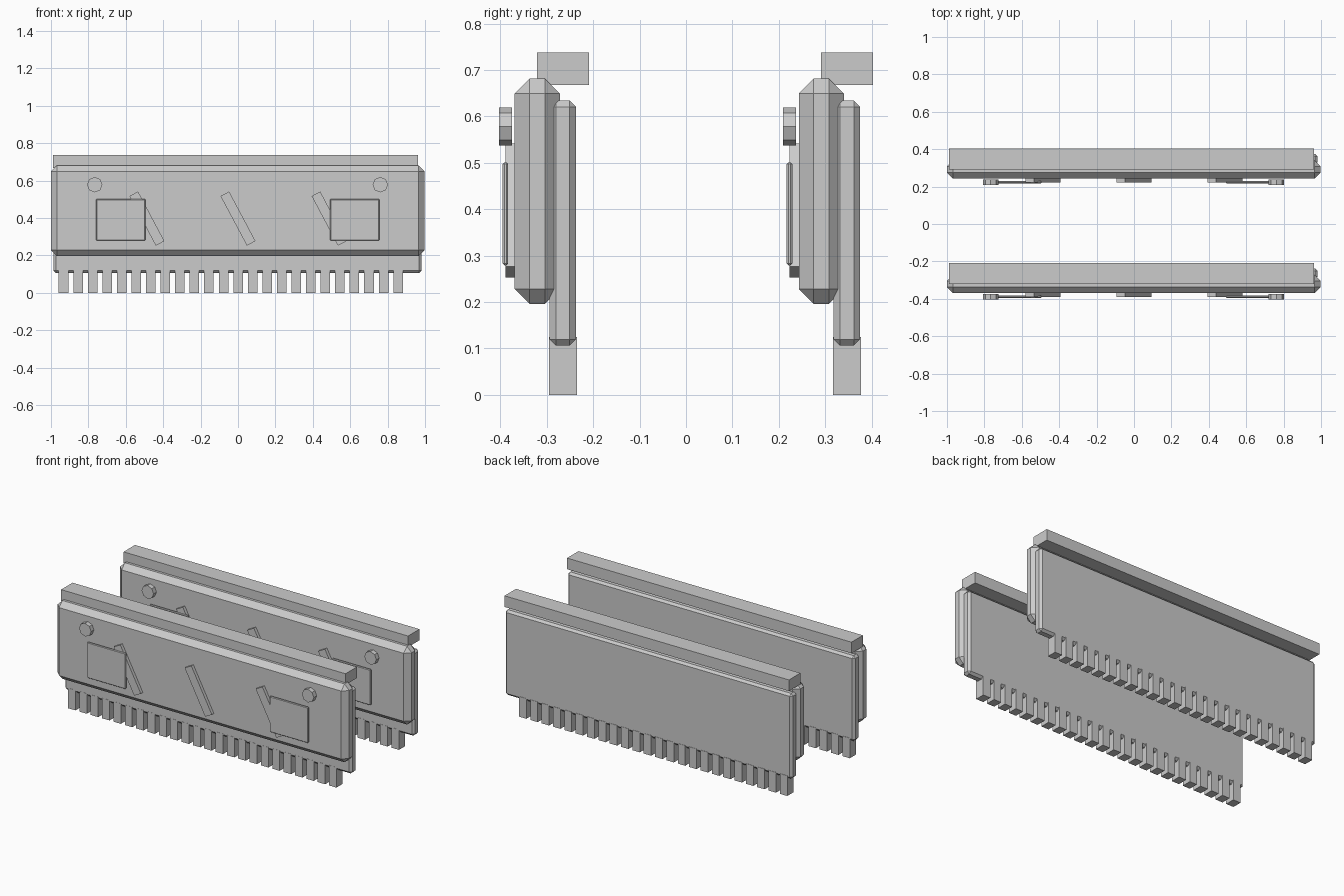
import bpy
import math

if "Cube" in bpy.data.objects:
    bpy.data.objects.remove(bpy.data.objects["Cube"])

# One plain grey for everything
grey = bpy.data.materials.new("plain grey")
grey.diffuse_color = (0.6, 0.6, 0.6, 1.0)
grey.use_nodes = True
grey.node_tree.nodes["Principled BSDF"].inputs["Base Color"].default_value = grey.diffuse_color


def finish(ob, name, bevel=0.0):
    ob.name = name
    ob.data.materials.append(grey)
    if bevel:
        mod = ob.modifiers.new("chamfer", "BEVEL")
        mod.width = bevel
        mod.segments = 1
        mod.limit_method = "NONE"
    return ob


def box(name, x, y, z, bevel=0.0, tilt=0.0):
    """Box from (min, max) pairs, optionally chamfered and tilted about y."""
    bpy.ops.mesh.primitive_cube_add(size=1)
    ob = bpy.context.object
    size = [b - a for a, b in (x, y, z)]
    for v in ob.data.vertices:
        v.co = [c * s for c, s in zip(v.co, size)]
    ob.location = [(a + b) / 2 for a, b in (x, y, z)]
    ob.rotation_euler.y = tilt
    return finish(ob, name, bevel)


def disc(name, x, y, z, radius):
    """Eight-sided stud with its axis along y."""
    bpy.ops.mesh.primitive_cylinder_add(
        vertices=8, radius=radius, depth=y[1] - y[0],
        location=(x, (y[0] + y[1]) / 2, z), rotation=(math.pi / 2, 0, 0))
    return finish(bpy.context.object, name)


def module(tag, dy):
    def ys(a, b):
        return (a + dy, b + dy)

    # Heat spreader, circuit board and top rail
    box("heat_spreader_" + tag, (-1.0, 0.998), ys(-0.369, -0.272), (0.196, 0.681), 0.032)
    box("circuit_board_" + tag, (-0.987, 0.982), ys(-0.294, -0.237), (0.106, 0.634), 0.0135)
    box("top_rail_" + tag, (-0.988, 0.962), ys(-0.321, -0.209), (0.668, 0.737))

    # Row of contact pins
    count, first, last = 24, -0.933, 0.856
    for i in range(count):
        x = first + (last - first) * i / (count - 1)
        box(f"pin_{tag}_{i + 1}", (x - 0.0255, x + 0.0255), ys(-0.295, -0.235), (0, 0.125))

    # Slanted ribs on the front
    for i, x in enumerate((-0.487, 0.0, 0.487)):
        box(f"slanted_rib_{tag}_{i + 1}", (x - 0.026, x + 0.026), ys(-0.389, -0.367),
            (0.247, 0.547), tilt=math.radians(-28))

    # Square plates and round studs at both ends
    for side, px, sx in (("left", -0.627, -0.766), ("right", 0.624, 0.761)):
        box(f"square_plate_{side}_{tag}", (px - 0.132, px + 0.132), ys(-0.395, -0.383),
            (0.279, 0.501), 0.004)
        disc(f"stud_{side}_{tag}", sx, ys(-0.403, -0.375), 0.578, 0.041)


# Two identical modules, one behind the other
module("front", 0.0)
module("back", 0.612)
